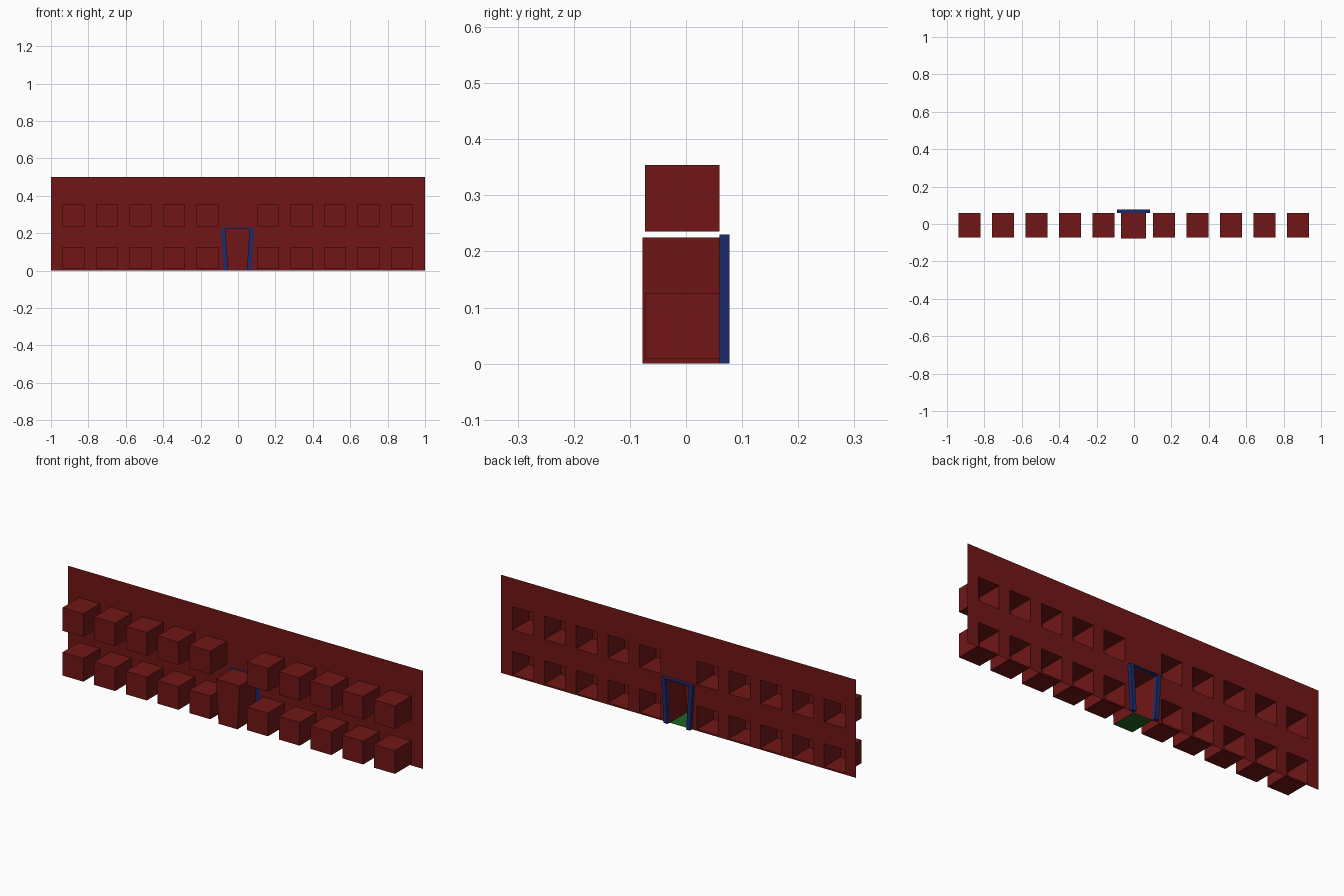
import bpy, bmesh

if "Cube" in bpy.data.objects:
    bpy.data.objects.remove(bpy.data.objects["Cube"])

Y_WALL, Y_WIN, Y_DOOR, Y_FRAME = 0.06, -0.073, -0.0777, 0.0777
CX = -0.0025                      # door centre
SIZE, PITCH = 0.118, 0.179        # window size and spacing
CENTRES = [-0.88 + PITCH * i for i in range(5)] + [0.161 + PITCH * i for i in range(5)]
SILLS = [0.008, 0.236]


def material(name, rgb):
    m = bpy.data.materials.new(name)
    m.diffuse_color = (*rgb, 1)
    m.use_nodes = True
    m.node_tree.nodes["Principled BSDF"].inputs["Base Color"].default_value = m.diffuse_color
    return m


RED = material("red", (0.165, 0.008, 0.008))
BLUE = material("blue", (0.01, 0.025, 0.16))
GREEN = material("green", (0.012, 0.13, 0.015))


def make(name, polys, mat):
    """Object from a list of polygons given as point lists."""
    bm = bmesh.new()
    for p in polys:
        bm.faces.new([bm.verts.new(v) for v in p])
    bmesh.ops.remove_doubles(bm, verts=bm.verts, dist=1e-5)
    me = bpy.data.meshes.new(name)
    bm.to_mesh(me)
    bm.free()
    me.materials.append(mat)
    ob = bpy.data.objects.new(name, me)
    bpy.context.collection.objects.link(ob)
    return ob


def panel(pts, y=Y_WALL):
    """Flat polygon facing +y; pts run counter-clockwise in x, z."""
    return [(x, y, z) for x, z in reversed(pts)]


def rect(x0, x1, z0, z1):
    return [(x0, z0), (x1, z0), (x1, z1), (x0, z1)]


def niche(pts, depth, skip=()):
    """Open recess behind an outline: back panel plus side strips."""
    out = [panel(pts, depth)]
    for i, (a, b) in enumerate(zip(pts, pts[1:] + pts[:1])):
        if i not in skip:
            out.append([(a[0], Y_WALL, a[1]), (b[0], Y_WALL, b[1]),
                        (b[0], depth, b[1]), (a[0], depth, a[1])])
    return out


# Door outlines: outer edge of the frame and inner opening
outer = [(CX - 0.074, 0), (CX - 0.0875, 0.23), (CX + 0.0875, 0.23), (CX + 0.074, 0)]
inner = [(CX - 0.053, 0), (CX - 0.067, 0.225), (CX + 0.067, 0.225), (CX + 0.053, 0)]

# Wall with window openings left out
xs = [-1] + [c + s * SIZE / 2 for c in CENTRES for s in (-1, 1)] + [1]
zs = [0] + [s + d for s in SILLS for d in (0, SIZE)] + [0.5]
wall = []
for i in range(len(xs) - 1):
    if i == 10:
        continue
    for j in range(len(zs) - 1):
        if not (i % 2 and j % 2):
            wall.append(panel(rect(xs[i], xs[i + 1], zs[j], zs[j + 1])))
# Wall around the door
l, r = xs[10], xs[11]
wall += [panel([(l, 0), outer[0], outer[1], (l, 0.23)]),
         panel([outer[3], (r, 0), (r, 0.23), outer[2]]),
         panel(rect(l, r, 0.23, 0.5))]
make("wall", wall, RED)

# Window recesses
for row, z in zip(("lower", "upper"), SILLS):
    for i, c in enumerate(CENTRES):
        make(f"{row}_window_{i + 1}", niche(rect(c - SIZE / 2, c + SIZE / 2, z, z + SIZE), Y_WIN), RED)

# Door recess with green floor
door = [inner[0], inner[3], inner[2], inner[1]]
make("door_recess", niche(door, Y_DOOR, skip=(0,)), RED)
make("door_floor", [[(inner[0][0], Y_DOOR, 0), (inner[3][0], Y_DOOR, 0),
                     (inner[3][0], Y_WALL, 0), (inner[0][0], Y_WALL, 0)]], GREEN)

# Door frame: three bars extruded forward from the wall
bars = [panel([outer[i], inner[i], inner[i + 1], outer[i + 1]]) for i in range(3)]
frame = make("door_frame", bars, BLUE)
bm = bmesh.new()
bm.from_mesh(frame.data)
ext = bmesh.ops.extrude_face_region(bm, geom=bm.faces[:], use_keep_orig=True)
moved = [g for g in ext["geom"] if isinstance(g, bmesh.types.BMVert)]
bmesh.ops.translate(bm, verts=moved, vec=(0, Y_FRAME - Y_WALL, 0))
bmesh.ops.recalc_face_normals(bm, faces=bm.faces[:])
bm.to_mesh(frame.data)
bm.free()
